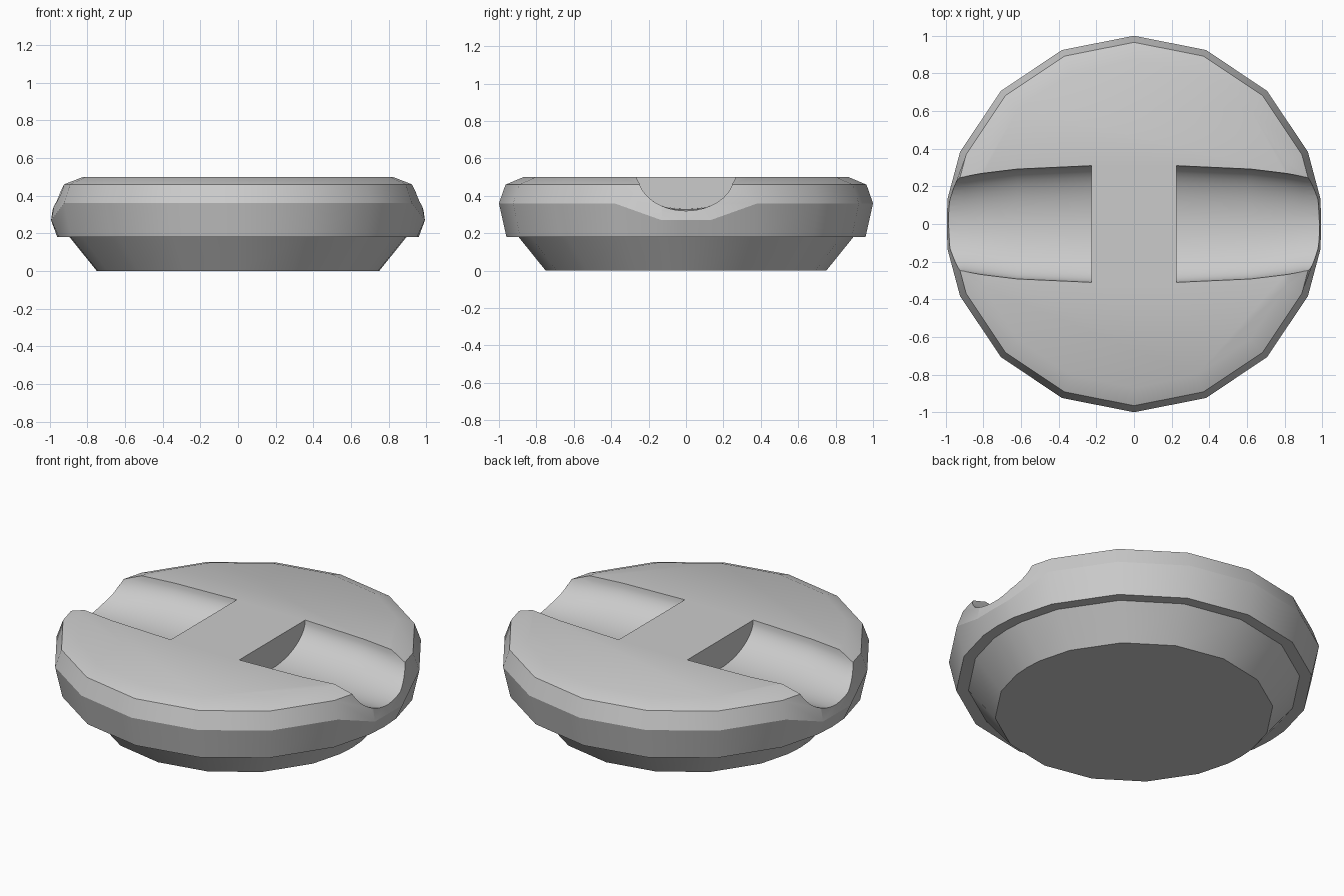
import bpy, bmesh, math

if "Cube" in bpy.data.objects:
    bpy.data.objects.remove(bpy.data.objects["Cube"], do_unlink=True)

grey = bpy.data.materials.new("light grey")
grey.use_nodes = True
grey.diffuse_color = (0.6, 0.6, 0.6, 1)
grey.node_tree.nodes["Principled BSDF"].inputs["Base Color"].default_value = (0.6, 0.6, 0.6, 1)


def loft(name, rings):
    """Closed solid through rings of equal point count, capped at both ends."""
    bm = bmesh.new()
    loops = [[bm.verts.new(p) for p in ring] for ring in rings]
    n = len(loops[0])
    for a, b in zip(loops, loops[1:]):
        for i in range(n):
            j = (i + 1) % n
            bm.faces.new((a[i], a[j], b[j], b[i]))
    bm.faces.new(loops[0][::-1])
    bm.faces.new(loops[-1])
    bmesh.ops.recalc_face_normals(bm, faces=bm.faces)
    mesh = bpy.data.meshes.new(name)
    bm.to_mesh(mesh)
    bm.free()
    mesh.materials.append(grey)
    obj = bpy.data.objects.new(name, mesh)
    bpy.context.collection.objects.link(obj)
    return obj


# Dish body: sixteen sides, with extra corners beside each notch
angles = sorted([k * 22.5 for k in range(16)] + [7.5, 172.5, 187.5, 352.5])
RIM = 3
profile = [(0.75, 0.0), (0.895, 0.18), (0.96, 0.18), (1.0, 0.36), (0.965, 0.46), (0.87, 0.5)]


def body_point(level, deg):
    r, z = profile[level]
    if level == RIM and abs(math.sin(math.radians(deg))) < 0.2:
        z = 0.27                      # rim dips to form a lip under each notch
        if deg % 180 == 0:
            r = 0.993
    a = math.radians(deg)
    return (r * math.cos(a), r * math.sin(a), z)


dish = loft("dish", [[body_point(k, d) for d in angles] for k in range(len(profile))])


# Rest grooves: elliptical troughs, narrowing towards the rim
def section(x, width, depth):
    pts = [(x, -width * math.cos(math.pi * i / 24), 0.5 - depth * math.sin(math.pi * i / 24))
           for i in range(25)]
    return pts + [(x, width, 0.7), (x, -width, 0.7)]


stations = [(0.225, 0.31, 0.17), (0.62, 0.292, 0.174), (0.8, 0.27, 0.178), (0.9, 0.255, 0.18), (1.15, 0.24, 0.18)]
bpy.context.view_layer.objects.active = dish
for side in (-1, 1):
    cutter = loft("groove_cutter", [section(side * x, w, d) for x, w, d in stations])
    cutter.hide_render = True
    mod = dish.modifiers.new("groove", "BOOLEAN")
    mod.operation = "DIFFERENCE"
    mod.solver = "EXACT"
    mod.object = cutter
    bpy.ops.object.modifier_apply(modifier=mod.name)
    bpy.data.objects.remove(cutter, do_unlink=True)

# Smooth shading with crisp edges
bpy.ops.object.select_all(action="DESELECT")
dish.select_set(True)
bpy.ops.object.shade_smooth_by_angle(angle=math.radians(30))
